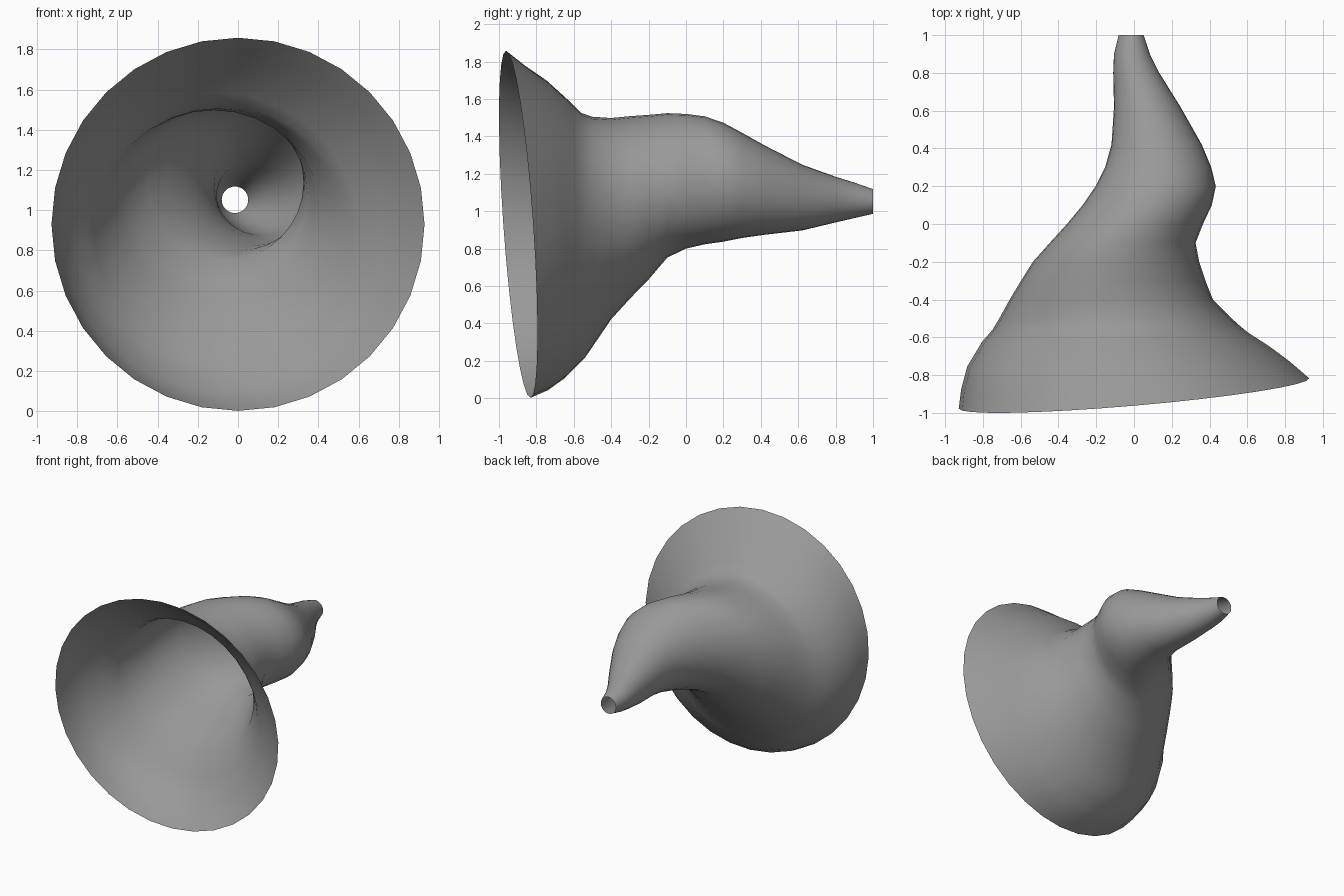
import bpy
import bmesh
from math import cos, sin, pi

cube = bpy.data.objects.get("Cube")
if cube:
    bpy.data.objects.remove(cube, do_unlink=True)

SIDES = 32

# Grey metal
grey = bpy.data.materials.new("plain_grey")
grey.use_nodes = True
colour = (0.32, 0.32, 0.32, 1)
grey.diffuse_color = colour
grey.node_tree.nodes["Principled BSDF"].inputs["Base Color"].default_value = colour

# Sections along the winding axis: y, centre x, centre z, radius
sections = [
    (-.897, 0, .93, .928),
    (-.8, -.047, .91, .868),
    (-.7, -.085, .9, .798),
    (-.6, -.1, .88, .705),
    (-.55, -.095, .87, .655),
    (-.5, -.098, .89, .615),
    (-.4, -.12, .96, .538),
    (-.3, -.11, 1.02, .488),
    (-.2, -.095, 1.075, .44),
    (-.1, -.06, 1.138, .386),
    (0, .005, 1.16, .36),
    (.1, .07, 1.165, .342),
    (.2, .115, 1.155, .318),
    (.3, .128, 1.138, .281),
    (.42, .12, 1.113, .239),
    (.62, .07, 1.073, .176),
    (.8, .012, 1.062, .122),
    (.9, -.011, 1.058, .095),
    (1, -.015, 1.052, .066),
]


def add_ring(bm, y, cx, cz, radius):
    """One round section; sections near the mouth lean with its rim."""
    lean = min(1, max(0, (-.5 - y) / .25))
    ring = []
    for i in range(SIDES):
        a = 2 * pi * i / SIDES
        dx, dz = radius * cos(a), radius * sin(a)
        ring.append(bm.verts.new((cx + dx, y + lean * (.086 * dx - .07 * dz), cz + dz)))
    return ring


# Flared bell and winding neck, one open-ended skin
bm = bmesh.new()
rings = [add_ring(bm, *s) for s in sections]
for front, back in zip(rings, rings[1:]):
    for i in range(SIDES):
        j = (i + 1) % SIDES
        bm.faces.new((front[i], back[i], back[j], front[j]))

mesh = bpy.data.meshes.new("horn_bell")
bm.to_mesh(mesh)
bm.free()
mesh.materials.append(grey)
mesh.shade_smooth()
horn = bpy.data.objects.new("horn_bell", mesh)
bpy.context.collection.objects.link(horn)
